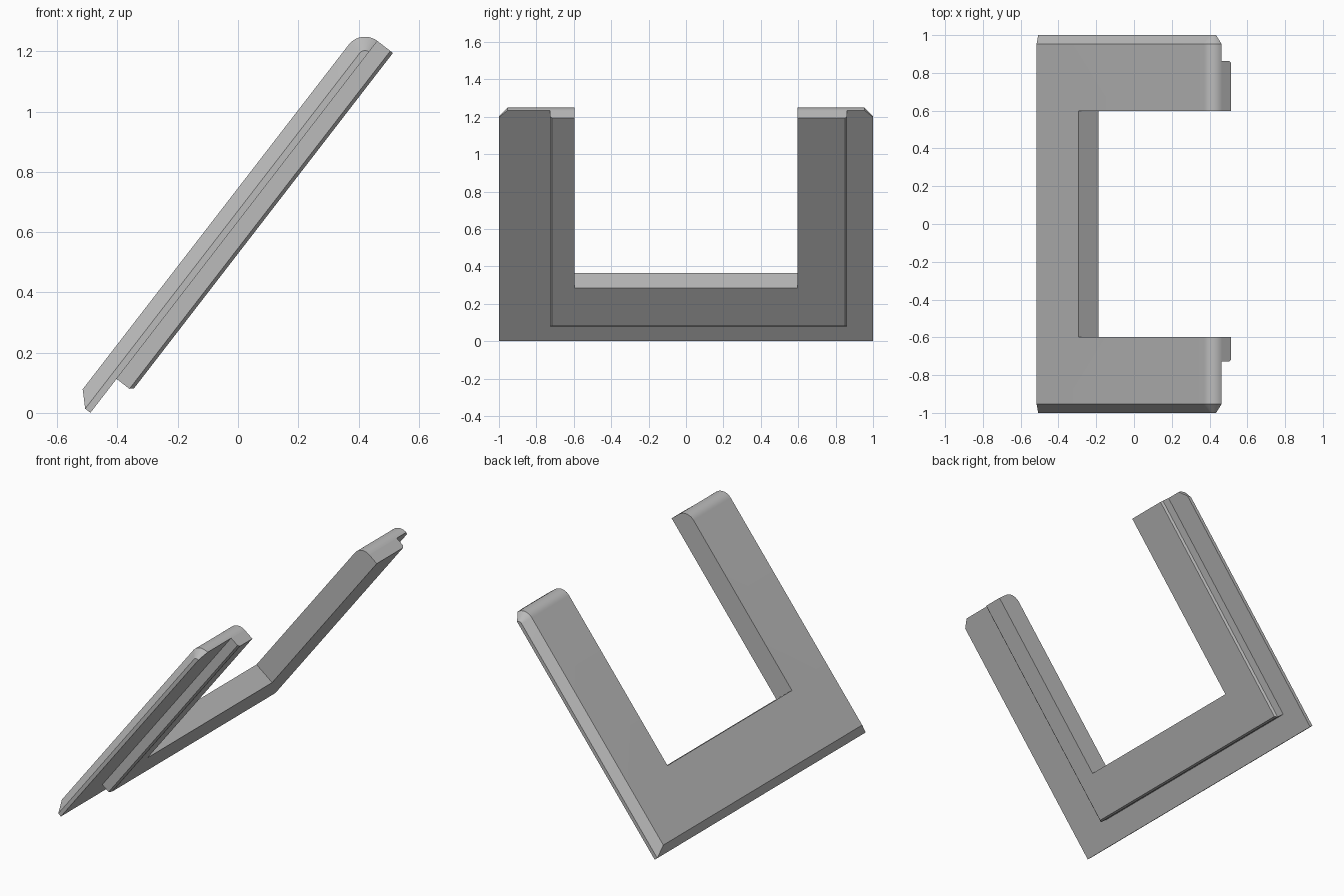
import bpy, bmesh, math
from mathutils import Matrix

if "Cube" in bpy.data.objects:
    bpy.data.objects.remove(bpy.data.objects["Cube"], do_unlink=True)

grey = bpy.data.materials.new("plain grey")
grey.use_nodes = True
colour = (0.5, 0.5, 0.5, 1)
grey.diffuse_color = colour
grey.node_tree.nodes["Principled BSDF"].inputs["Base Color"].default_value = colour

# Parts are made flat (x = along the slope, z = thickness), then leaned back
LEAN = Matrix.Rotation(-math.radians(52.33), 4, "Y")
START, END = -0.299, 1.26        # ends of the frame along the slope
UNDER, TOP = 0.388, 0.456        # frame thickness
LIP_START, LIP_UNDER = -0.157, 0.323
CHAMFER, LIP_CHAMFER = 0.046, 0.011
INNER_END, INNER_HALF = 0.11, 0.597


def loft(name, sections):
    """Skin a row of (y, profile) sections and cap both ends."""
    bm = bmesh.new()
    rings = [[bm.verts.new((d, y, n)) for d, n in prof] for y, prof in sections]
    for a, b in zip(rings, rings[1:]):
        for i in range(len(a)):
            j = (i + 1) % len(a)
            bm.faces.new((a[i], a[j], b[j], b[i]))
    bm.faces.new(rings[0])
    bm.faces.new(rings[-1])
    bmesh.ops.remove_doubles(bm, verts=bm.verts, dist=1e-5)
    bmesh.ops.recalc_face_normals(bm, faces=bm.faces)
    mesh = bpy.data.meshes.new(name)
    bm.to_mesh(mesh)
    bm.free()
    mesh.transform(LEAN)
    mesh.materials.append(grey)
    obj = bpy.data.objects.new(name, mesh)
    bpy.context.collection.objects.link(obj)
    return obj


def frame_profile(inset):
    """Side profile with a chamfered foot and a rounded upper end."""
    full = TOP - UNDER
    radius = full - inset
    shoulder = START + CHAMFER - inset
    foot = [(START, UNDER), (START, TOP - CHAMFER), (shoulder, TOP - inset)]
    arc = [math.radians(90 - 9 * i) for i in range(11)]
    return foot + [(END - full + radius * math.cos(t),
                    UNDER + radius * math.sin(t)) for t in arc]


def lip_profile(inset):
    """Side profile with a small chamfer on its lower edge."""
    return [(LIP_START, UNDER), (LIP_START, LIP_UNDER + LIP_CHAMFER),
            (LIP_START + LIP_CHAMFER - inset, LIP_UNDER + inset),
            (END, LIP_UNDER + inset), (END, UNDER)]


def chamfered_slab(name, low, high, profile, c):
    return loft(name, [(low, profile(c)), (low + c, profile(0)),
                       (high - c, profile(0)), (high, profile(c))])


# Outer frame and the narrower raised lip beneath it
frame = chamfered_slab("outer_frame", -1, 1, frame_profile, CHAMFER)
lip = chamfered_slab("underside_lip", -0.727, 0.862, lip_profile, LIP_CHAMFER)

# Opening that leaves two arms and a crossbar
box = [(INNER_END, 0), (INNER_END, 1), (2, 1), (2, 0)]
cutter = loft("opening_cutter", [(-INNER_HALF, box), (INNER_HALF, box)])
cutter.hide_render = True

for part in (frame, lip):
    bpy.ops.object.select_all(action="DESELECT")
    part.select_set(True)
    bpy.context.view_layer.objects.active = part
    cut = part.modifiers.new("opening", "BOOLEAN")
    cut.operation = "DIFFERENCE"
    cut.solver = "EXACT"
    cut.object = cutter
    bpy.ops.object.modifier_apply(modifier=cut.name)
    bpy.ops.object.shade_smooth_by_angle(angle=math.radians(25))

bpy.data.objects.remove(cutter, do_unlink=True)
